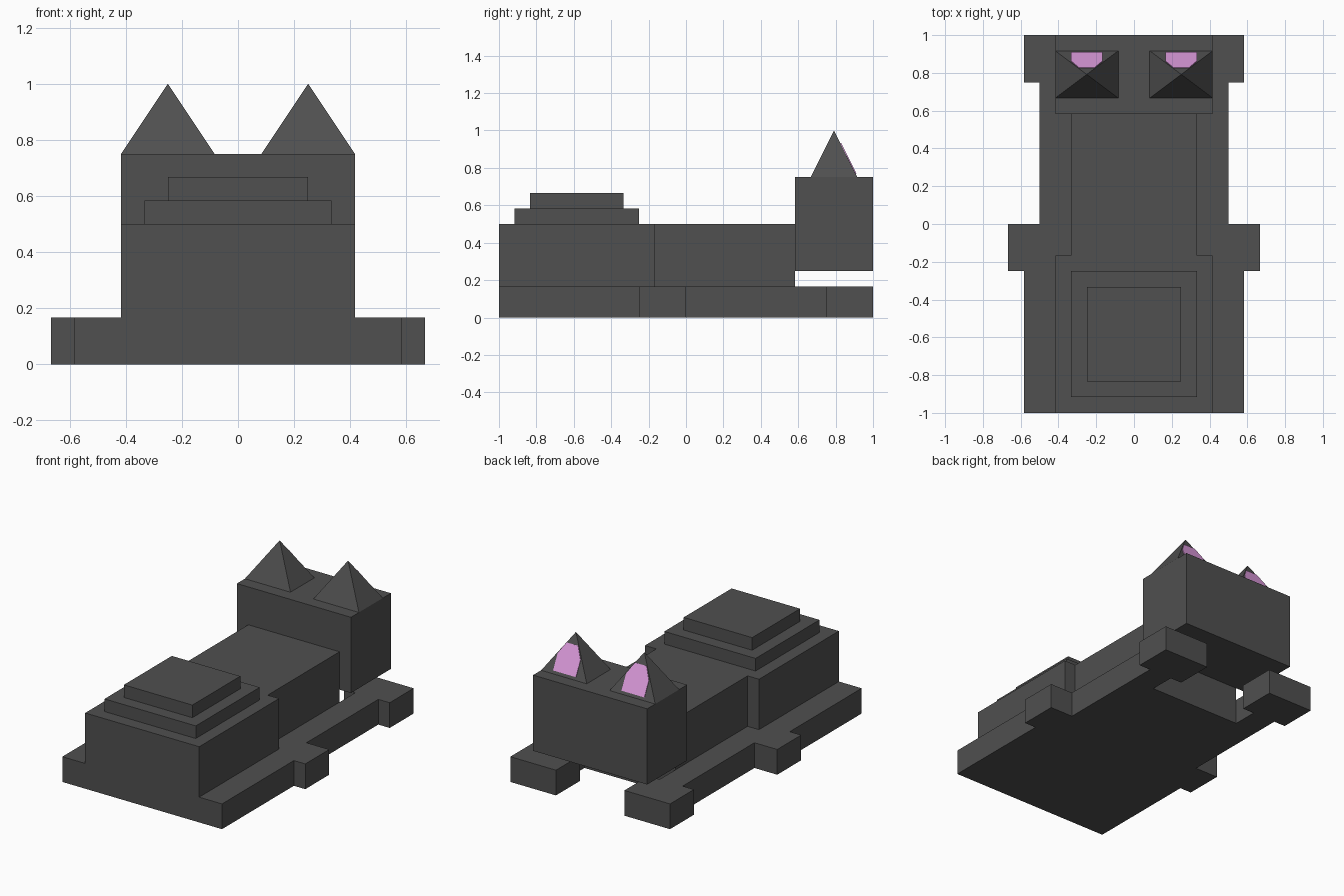
import bpy, bmesh
from mathutils import Vector

if "Cube" in bpy.data.objects:
    bpy.data.objects.remove(bpy.data.objects["Cube"])

U = 1 / 12  # the model sits on a grid of twelfths


def material(name, rgb):
    m = bpy.data.materials.new(name)
    m.diffuse_color = (*rgb, 1)
    m.use_nodes = True
    m.node_tree.nodes["Principled BSDF"].inputs["Base Color"].default_value = m.diffuse_color
    return m


GREY = material("dark grey", (0.080, 0.080, 0.080))
PINK = material("pink", (0.74, 0.335, 0.74))


def finish(name, bm, mat):
    bmesh.ops.recalc_face_normals(bm, faces=bm.faces)
    mesh = bpy.data.meshes.new(name)
    bm.to_mesh(mesh)
    bm.free()
    mesh.materials.append(mat)
    obj = bpy.data.objects.new(name, mesh)
    bpy.context.collection.objects.link(obj)
    return obj


def box(name, x, y, z):
    """Box from (min, max) ranges given in grid units."""
    bm = bmesh.new()
    bmesh.ops.create_cube(bm, size=1)
    for v in bm.verts:
        v.co = Vector([(r[0] + r[1]) / 2 + c * (r[1] - r[0])
                       for c, r in zip(v.co, (x, y, z))]) * U
    return finish(name, bm, GREY)


# Body, hindquarters with stepped back, and head
box("body", (-4, 4), (-2, 7), (0, 6))
box("hindquarters", (-5, 5), (-12, -2), (0, 6))
box("back_step_lower", (-4, 4), (-11, -3), (6, 7))
box("back_step_upper", (-3, 3), (-10, -4), (7, 8))
box("head", (-5, 5), (7, 12), (3, 9))


def side_box(name, side, x, y, z):
    box(name, sorted((side * x[0], side * x[1])), y, z)


def ear(name, cx):
    """Four-sided pyramid with a pink patch on its back face."""
    bm = bmesh.new()
    base = [bm.verts.new(Vector((cx + sx * 2, 9.5 + sy * 1.5, 9)) * U)
            for sx, sy in ((-1, -1), (1, -1), (1, 1), (-1, 1))]
    tip = bm.verts.new(Vector((cx, 9.5, 12)) * U)
    bm.faces.new(base)
    for i in range(4):
        bm.faces.new((base[i], base[(i + 1) % 4], tip))
    finish(name, bm, GREY)

    # Inner ear plate: half width and height fraction up the sloping face
    outline = ((1, 0.07), (1, 0.45), (0.5, 0.73))
    points = [(w, t) for w, t in outline] + [(-w, t) for w, t in outline[::-1]]
    normal = Vector((0, 2, 1)).normalized()
    bm = bmesh.new()
    face = bm.faces.new([bm.verts.new(
        Vector((cx + w, 11 - 1.5 * t, 9 + 3 * t)) * U) for w, t in points])
    top = bmesh.ops.extrude_face_region(bm, geom=[face])["geom"]
    bmesh.ops.translate(bm, vec=normal * 0.004,
                        verts=[v for v in top if isinstance(v, bmesh.types.BMVert)])
    finish(name + "_inner", bm, PINK)


# Mirrored legs, paws and ears
for label, s in (("left", -1), ("right", 1)):
    side_box(label + "_hind_leg", s, (5, 7), (-12, -3), (0, 2))
    side_box(label + "_hind_paw", s, (4, 8), (-3, 0), (0, 2))
    side_box(label + "_front_leg", s, (4, 6), (0, 9), (0, 2))
    side_box(label + "_front_paw", s, (3, 7), (9, 12), (0, 2))
    ear(label + "_ear", s * 3)
